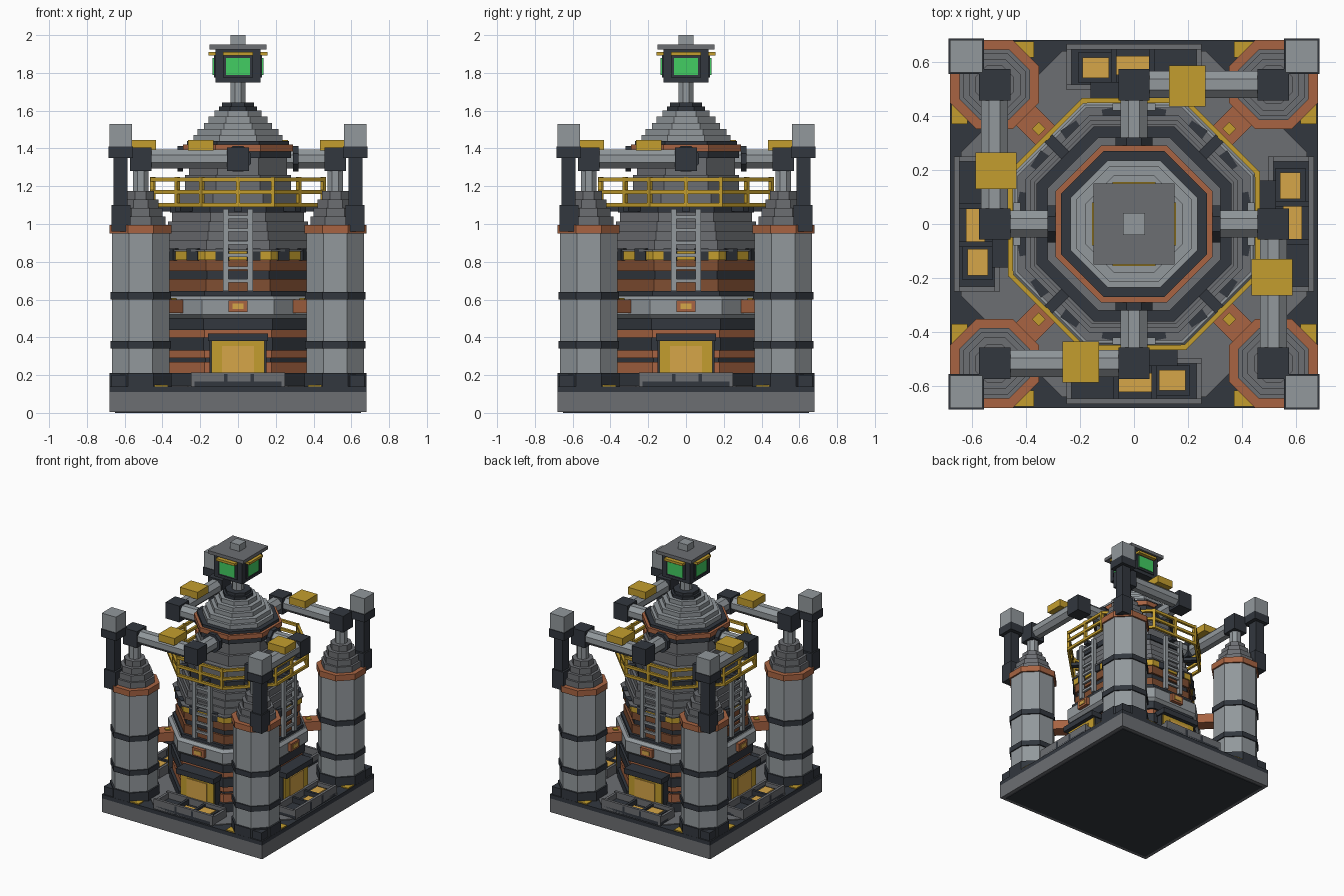
import bpy, bmesh, math
from mathutils import Matrix, Vector

if "Cube" in bpy.data.objects:
    bpy.data.objects.remove(bpy.data.objects["Cube"])


def material(name, rgb):
    lin = [(c / 255 / 12.92) if c < 10 else ((c / 255 + 0.055) / 1.055) ** 2.4 for c in rgb]
    m = bpy.data.materials.new(name)
    m.use_nodes = True
    m.diffuse_color = (*lin, 1)
    m.node_tree.nodes["Principled BSDF"].inputs["Base Color"].default_value = (*lin, 1)
    return m


LIGHT = material("light steel", (146, 152, 156))
GREY = material("mid steel", (108, 110, 114))
DARK = material("dark iron", (50, 55, 62))
COPPER = material("copper", (168, 100, 66))
RUST = material("rust", (128, 78, 50))
YELLOW = material("safety yellow", (196, 158, 46))
AMBER = material("amber panel", (214, 166, 72))
GREEN = material("green screen", (66, 205, 98))


def finish(bm, name, mat, matrix):
    me = bpy.data.meshes.new(name)
    bmesh.ops.recalc_face_normals(bm, faces=bm.faces)
    bm.to_mesh(me)
    bm.free()
    me.materials.append(mat)
    ob = bpy.data.objects.new(name, me)
    bpy.context.collection.objects.link(ob)
    ob.matrix_world = matrix
    return ob


def box(name, mat, lo, hi, turn=Matrix()):
    """Box between two corners, then turned about the world origin."""
    lo, hi = Vector(lo), Vector(hi)
    bm = bmesh.new()
    bmesh.ops.create_cube(bm, size=1)
    bmesh.ops.scale(bm, vec=hi - lo, verts=bm.verts)
    return finish(bm, name, mat, turn @ Matrix.Translation((lo + hi) / 2))


def octagon(name, mat, profile, matrix=Matrix()):
    """Eight-sided loft through (apothem, height) pairs, flats on the axes."""
    bm = bmesh.new()
    rings = []
    for a, z in profile:
        r = a / math.cos(math.pi / 8)
        rings.append([bm.verts.new((r * math.cos((k + .5) * math.pi / 4),
                                    r * math.sin((k + .5) * math.pi / 4), z)) for k in range(8)])
    for lower, upper in zip(rings, rings[1:]):
        for k in range(8):
            j = (k + 1) % 8
            bm.faces.new((lower[k], lower[j], upper[j], upper[k]))
    bm.faces.new(rings[0][::-1])
    bm.faces.new(rings[-1])
    return finish(bm, name, mat, matrix)


def band(name, mat, a, z0, z1, matrix=Matrix()):
    return octagon(name, mat, [(a, z0), (a, z1)], matrix)


def steps(name, mat, sizes, z0, rise, matrix=Matrix()):
    """Stepped dome with one tread for each apothem."""
    profile = []
    for i, a in enumerate(sizes):
        profile += [(a, z0 + i * rise), (a, z0 + (i + 1) * rise)]
    return octagon(name, mat, profile, matrix)


def pipe(name, mat, start, end, a):
    start, end = Vector(start), Vector(end)
    d = end - start
    m = Matrix.Translation(start) @ d.to_track_quat('Z', 'Y').to_matrix().to_4x4()
    return octagon(name, mat, [(a, 0), (a, d.length)], m)


# Foundation
box("base_slab", GREY, (-.68, -.68, .005), (.68, .68, .11))
box("base_underside", DARK, (-.65, -.65, 0), (.65, .65, .01))
box("base_plate", DARK, (-.68, -.68, .11), (.68, .68, .14))
octagon("base_floor", GREY, [(.64, .14), (.64, .146)])

# Central reactor body, stacked from bands
for name, mat, a, z0, z1 in [
        ("footing", DARK, .45, .14, .21), ("low_copper", COPPER, .43, .21, .27),
        ("low_groove", DARK, .415, .27, .29), ("mid_copper", COPPER, .43, .29, .33),
        ("mid_groove", DARK, .44, .33, .40), ("upper_copper", COPPER, .425, .40, .44),
        ("belt_foot", DARK, .44, .44, .50), ("belt_cap", DARK, .43, .62, .645),
        ("lower_rust", RUST, .41, .645, .71), ("rust_groove", DARK, .395, .71, .75),
        ("upper_rust", RUST, .41, .75, .81), ("hazard_ring", YELLOW, .42, .81, .855),
        ("hazard_cap", GREY, .43, .855, .865), ("gallery_ring", DARK, .36, 1.06, 1.10),
        ("drum_lower", GREY, .32, 1.10, 1.18), ("drum_middle", GREY, .28, 1.18, 1.26),
        ("drum_upper", GREY, .26, 1.26, 1.35), ("collar_dark", DARK, .28, 1.35, 1.385),
        ("collar_copper", COPPER, .29, 1.385, 1.42), ("collar_cap", DARK, .27, 1.42, 1.44)]:
    band(name, mat, a, z0, z1)
octagon("main_belt", LIGHT, [(.44, .50), (.46, .52), (.46, .60), (.44, .62)])
steps("shoulder", GREY, (.40, .385, .37, .35), .865, .049)
steps("dome", LIGHT, (.235, .215, .18, .155, .125), 1.44, .032)
steps("dome_neck", DARK, (.10, .085), 1.60, .022)

# Dark hazard blocks around the shoulder
for k in range(16):
    box("hazard_block", DARK, (.375, -.035, .808), (.437, .035, .87),
        Matrix.Rotation((k + .5) * math.pi / 8, 4, 'Z'))

# Control head on top
band("head_post", LIGHT, .04, 1.64, 1.76)
box("head_case", DARK, (-.12, -.12, 1.75), (.12, .12, 1.925))
box("head_roof", GREY, (-.15, -.15, 1.925), (.15, .15, 1.95))
box("head_antenna", LIGHT, (-.04, -.04, 1.95), (.04, .04, 2.0))

# Gallery railing
for k in range(8):
    t = Matrix.Rotation(k * math.pi / 4, 4, 'Z')
    for z in (1.10, 1.17, 1.235):
        box("gallery_rail", YELLOW, (-.192, -.465, z - .01), (.192, -.447, z + .01), t)
    for x in (0, .184):
        box("gallery_post", YELLOW, (x - .01, -.465, 1.09), (x + .01, -.445, 1.25), t)
    box("gallery_bracket", DARK, (-.02, -.45, 1.065), (.02, -.34, 1.09), t)

for q in range(4):
    t = Matrix.Rotation(q * math.pi / 2, 4, 'Z')

    # Corner tower
    c = t @ Matrix.Translation((-.515, -.515, 0))
    band("tower_foot", DARK, .164, .14, .21, c)
    band("tower_shaft", LIGHT, .152, .21, .95, c)
    for z in (.36, .62):
        band("tower_band", DARK, .161, z - .02, z + .02, c)
    band("tower_copper_ring", COPPER, .164, .95, .995, c)
    steps("tower_dome", GREY, (.13, .115, .095, .07), .995, .045, c)
    band("tower_riser", LIGHT, .04, 1.17, 1.29, c)

    # Outer corner stack
    box("stack_foot", DARK, (-.67, -.67, .96), (-.57, -.57, 1.10), t)
    box("stack_post", DARK, (-.66, -.66, 1.10), (-.585, -.585, 1.35), t)
    box("stack_collar", DARK, (-.685, -.685, 1.35), (-.555, -.555, 1.41), t)
    box("stack_cap", LIGHT, (-.68, -.68, 1.41), (-.56, -.56, 1.53), t)
    box("corner_block", DARK, (-.67, -.67, .14), (-.57, -.57, .20), t)

    # Overhead piping with joints and valve box
    h = 1.345
    pipe("cross_pipe", LIGHT, t @ Vector((-.515, -.515, h)), t @ Vector((0, -.515, h)), .05)
    pipe("inlet_pipe", LIGHT, t @ Vector((0, -.515, h)), t @ Vector((0, -.24, h)), .05)
    pipe("inlet_flange", DARK, t @ Vector((0, -.32, h)), t @ Vector((0, -.29, h)), .068)
    for x in (-.515, 0):
        box("pipe_joint", DARK, (x - .058, -.573, 1.28), (x + .058, -.457, 1.405), t)
    box("valve_box", YELLOW, (-.265, -.585, 1.39), (-.13, -.435, 1.445), t)

    # Doorway and canopy
    box("door_housing", DARK, (-.15, -.485, .14), (.15, -.40, .39), t)
    box("door_frame", YELLOW, (-.14, -.495, .20), (.14, -.48, .38), t)
    box("door_panel", AMBER, (-.085, -.502, .21), (.085, -.494, .355), t)
    box("door_canopy", DARK, (-.16, -.525, .38), (.16, -.40, .42), t)

    # Service tray in front of the door
    box("tray_floor", DARK, (-.25, -.665, .14), (.25, -.50, .165), t)
    for y in (-.665, -.515):
        box("tray_long_wall", GREY, (-.25, y, .14), (.25, y + .02, .215), t)
    for x in (-.25, -.075, .065, .23):
        box("tray_short_wall", DARK if abs(x) < .2 else GREY,
            (x, -.665, .14), (x + .02, -.495, .205), t)
    box("tray_panel", AMBER, (-.055, -.62, .165), (.065, -.55, .175), t)
    box("tray_side_frame", DARK, (.085, -.635, .165), (.205, -.52, .19), t)
    box("tray_side_panel", AMBER, (.093, -.615, .19), (.19, -.54, .197), t)

    # Lamp on the belt
    box("lamp_frame", COPPER, (-.05, -.485, .535), (.05, -.45, .595), t)
    box("lamp_lens", AMBER, (-.03, -.491, .55), (.03, -.484, .58), t)

    # Ladder up to the gallery
    for x in (-.065, .065):
        box("ladder_rail", LIGHT, (x - .015, -.445, .645), (x + .015, -.42, 1.08), t)
    for k in range(6):
        z = .70 + k * .067
        box("ladder_rung", LIGHT, (-.06, -.44, z - .009), (.06, -.425, z + .009), t)

    # Diagonal copper pump between body and tower
    d = t @ Matrix.Rotation(math.pi / 4, 4, 'Z')
    box("corner_pump", COPPER, (-.05, -.59, .53), (.05, -.45, .60), d)
    box("pump_lid", YELLOW, (-.018, -.515, .60), (.018, -.48, .608), d)

    # Hazard paint on the base edge
    for s in (-1, 1):
        x0, x1 = sorted((s * .37, s * .50))
        box("hazard_paint", YELLOW, (x0, -.675, .14), (x1, -.615, .148), t)

    # Head screen and trim
    box("screen_bezel", DARK, (-.08, -.128, 1.775), (.08, -.118, 1.895), t)
    box("screen", GREEN, (-.063, -.135, 1.79), (.063, -.126, 1.88), t)
    box("screen_visor", YELLOW, (-.08, -.155, 1.892), (.08, -.118, 1.91), t)
